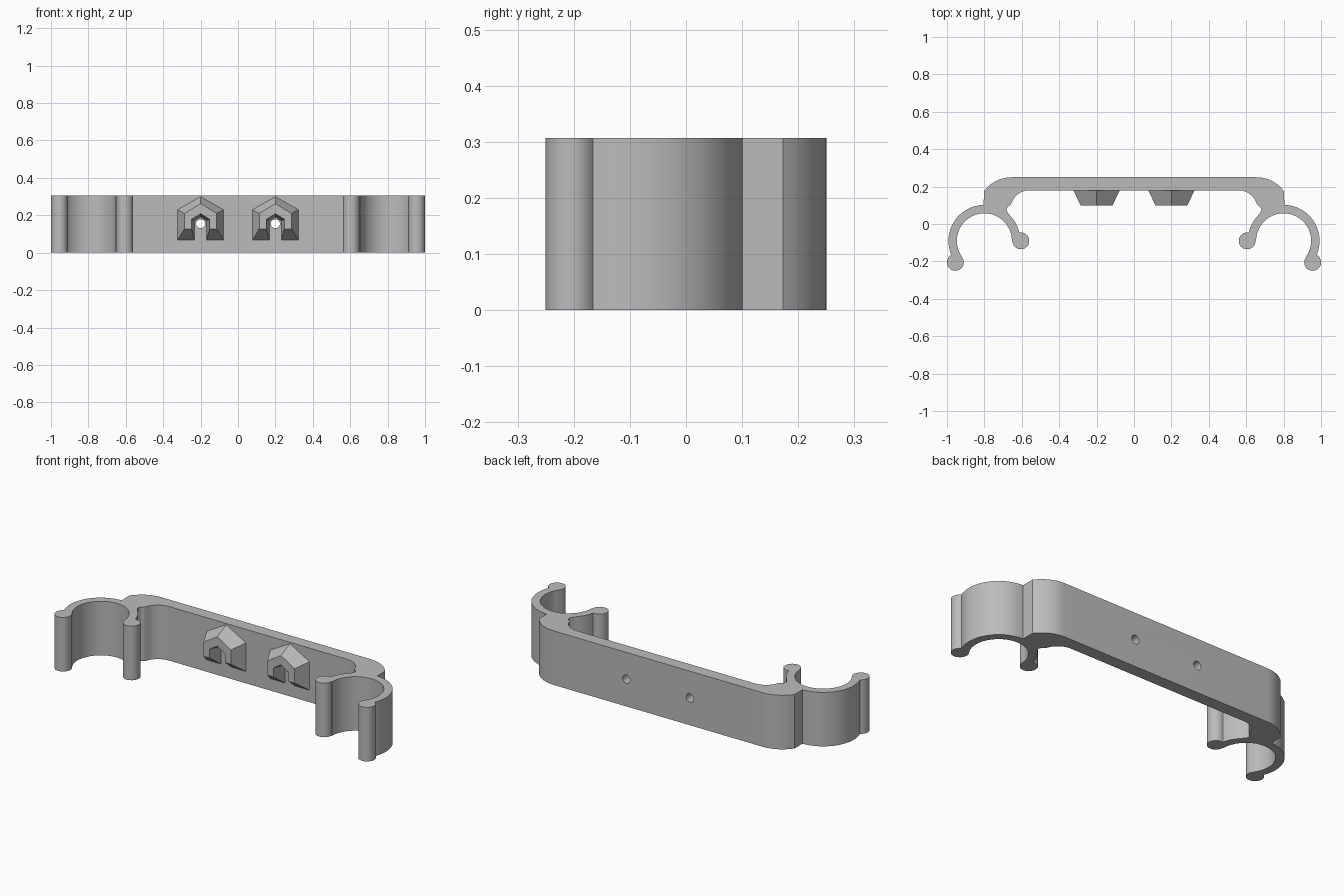
import bpy, bmesh
from math import cos, sin, radians
from mathutils import Vector

cube = bpy.data.objects.get("Cube")
if cube:
    bpy.data.objects.remove(cube, do_unlink=True)

grey = bpy.data.materials.new("plain grey")
grey.use_nodes = True
colour = (0.5, 0.5, 0.5, 1)
grey.diffuse_color = colour
grey.node_tree.nodes["Principled BSDF"].inputs["Base Color"].default_value = colour

HEIGHT = 0.307
HOOK_X = 0.2
HOLE_Z = 0.155


def arc(cx, cy, r, start, end, n):
    """Points on an arc, angles in degrees, both ends included."""
    steps = [radians(start + (end - start) * i / n) for i in range(n + 1)]
    return [(cx + r * cos(a), cy + r * sin(a)) for a in steps]


def loft(name, first, second):
    """Solid between two matching loops of 3D points."""
    bm = bmesh.new()
    a = [bm.verts.new(p) for p in first]
    b = [bm.verts.new(p) for p in second]
    n = len(a)
    bm.faces.new(a)
    bm.faces.new(b[::-1])
    for i in range(n):
        j = (i + 1) % n
        bm.faces.new((a[j], a[i], b[i], b[j]))
    bmesh.ops.recalc_face_normals(bm, faces=bm.faces)
    mesh = bpy.data.meshes.new(name)
    bm.to_mesh(mesh)
    bm.free()
    mesh.materials.append(grey)
    obj = bpy.data.objects.new(name, mesh)
    bpy.context.collection.objects.link(obj)
    return obj


def cut(obj, cutter):
    """Subtract the cutter for good and throw it away."""
    mod = obj.modifiers.new("cut", 'BOOLEAN')
    mod.operation = 'DIFFERENCE'
    mod.solver = 'EXACT'
    mod.object = cutter
    bpy.context.view_layer.objects.active = obj
    bpy.ops.object.modifier_apply(modifier=mod.name)
    bpy.data.objects.remove(cutter, do_unlink=True)


def smooth(obj):
    bpy.ops.object.select_all(action='DESELECT')
    obj.select_set(True)
    bpy.context.view_layer.objects.active = obj
    bpy.ops.object.shade_smooth_by_angle(angle=radians(30))


# Bracket: bar with a C-shaped clip at each end, one outline mirrored
cx, cy, outer, inner, bead = 0.8, -0.09, 0.192, 0.147, 0.045
tip = -36.6
half = arc(0.655, 0.069, 0.181, 90, 35, 10)
half += arc(cx, cy, outer, 89, tip + 13.5, 24)
half += arc(0.955, -0.205, bead, tip + 97, tip - 180, 24)
half += arc(cx, cy, inner, tip + 1, 179, 40)
half += arc(0.605, -0.09, bead, 0, -277, 24)
half += arc(cx, cy, outer, 166, 137, 6)
half += [(0.675, 0.06), (0.682, 0.075), (0.675, 0.092), (0.662, 0.1)]
half += arc(0.56, 0.08, 0.1, 18, 90, 8)
outline = half + [(-x, y) for x, y in reversed(half)]
bracket = loft("clip_bracket", [(x, y, 0) for x, y in outline],
               [(x, y, HEIGHT) for x, y in outline])

# Screw holes through the bar
for side in (-1, 1):
    ring = arc(side * HOOK_X, HOLE_Z, 0.024, 0, 345, 23)
    cut(bracket, loft("hole_cutter", [(x, 0.1, z) for x, z in ring],
                      [(x, 0.3, z) for x, z in ring]))
smooth(bracket)


def house(x, y, width, bottom, shoulder, apex):
    """House-shaped loop facing the front."""
    return [Vector(p) for p in ((x - width, y, bottom), (x + width, y, bottom),
            (x + width, y, shoulder), (x, y, apex), (x - width, y, shoulder))]


# Tapered house-shaped hooks, slotted from below
for name, x in (("right_hook", -HOOK_X), ("left_hook", HOOK_X)):
    hook = loft(name, house(x, 0.181, 0.124, 0.067, 0.23, 0.3),
                house(x, 0.1, 0.086, 0.128, 0.21, 0.262))
    cut(hook, loft("slot_cutter", house(x, 0.2, 0.028, 0, 0.168, 0.186),
                   house(x, 0.09, 0.05, 0, 0.18, 0.211)))
